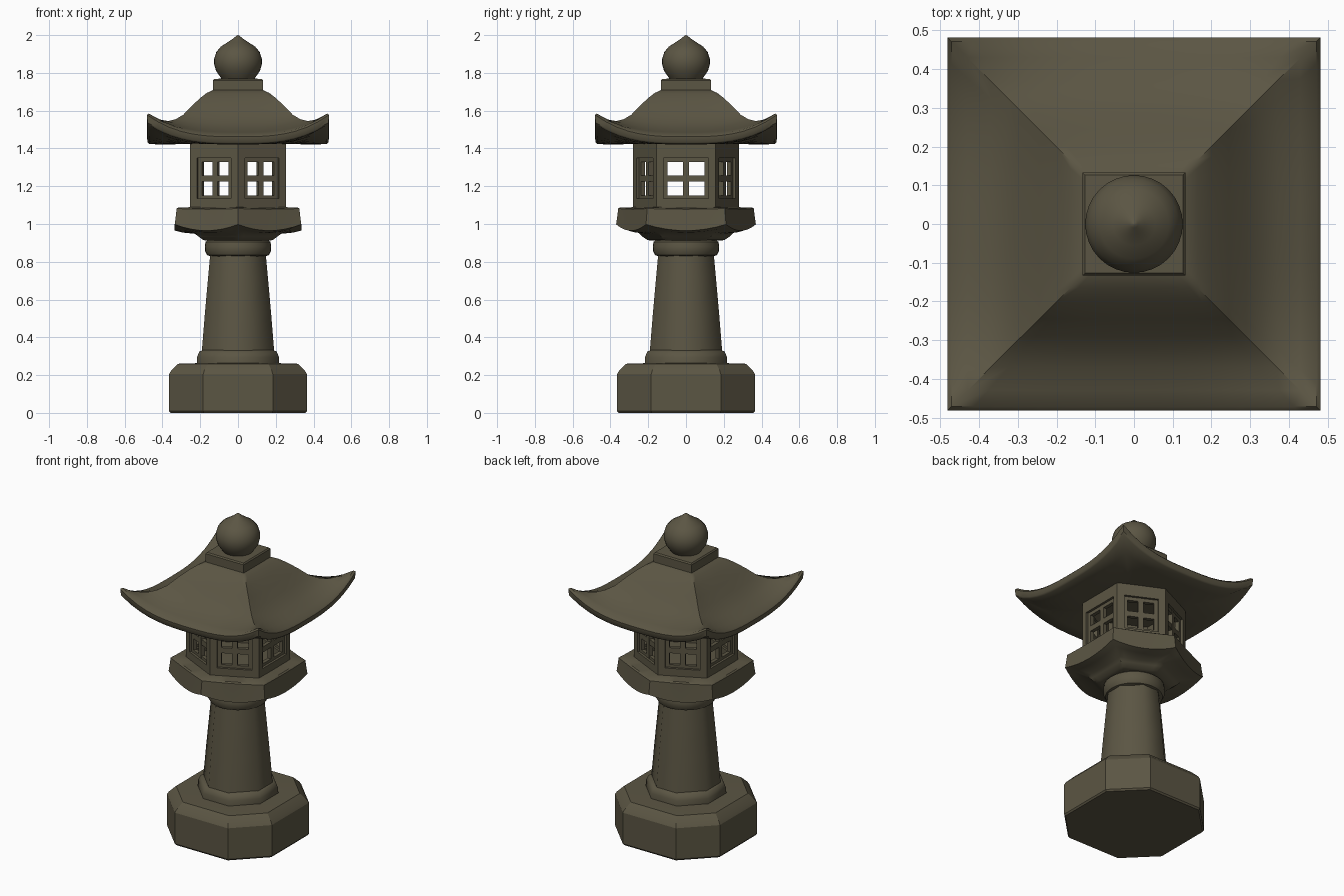
import bpy, bmesh, math
from mathutils import Matrix, Vector

if "Cube" in bpy.data.objects:
    bpy.data.objects.remove(bpy.data.objects["Cube"])

stone = bpy.data.materials.new("dark olive stone")
stone.diffuse_color = (0.105, 0.092, 0.057, 1)
stone.use_nodes = True
stone.node_tree.nodes["Principled BSDF"].inputs["Base Color"].default_value = stone.diffuse_color


def finish(name, bm, angle=35):
    bmesh.ops.recalc_face_normals(bm, faces=bm.faces)
    me = bpy.data.meshes.new(name)
    bm.to_mesh(me)
    bm.free()
    me.materials.append(stone)
    ob = bpy.data.objects.new(name, me)
    bpy.context.collection.objects.link(ob)
    bpy.ops.object.select_all(action='DESELECT')
    ob.select_set(True)
    bpy.context.view_layer.objects.active = ob
    bpy.ops.object.shade_smooth_by_angle(angle=math.radians(angle))
    return ob


def polygon(n, r):
    return [(r * math.cos(i * math.tau / n), r * math.sin(i * math.tau / n)) for i in range(n)]


def octagon(a, ratio=0.414):
    b = a * ratio
    return [(a, -b), (a, b), (b, a), (-b, a), (-a, b), (-a, -b), (-b, -a), (b, -a)]


def hexagon(x, y, tip):
    """Six corners: flat sides at +-x, pointed at front and back."""
    return [(x, -y), (x, y), (0, tip), (-x, y), (-x, -y), (0, -tip)]


def square(s):
    return [(s, -s), (s, s), (-s, s), (-s, -s)]


def ring(corners, z, lift=0.0, sub=1, power=3):
    """Closed ring; each side has sub pieces, corners are raised by lift."""
    pts = []
    for i, a in enumerate(corners):
        a, b = Vector(a), Vector(corners[(i + 1) % len(corners)])
        for k in range(sub):
            p = a.lerp(b, k / sub)
            pts.append((p.x, p.y, z + lift * abs(2 * k / sub - 1) ** power))
    return pts


def loft(name, rings, angle=35):
    bm = bmesh.new()
    loops = [[bm.verts.new(p) for p in r] for r in rings]
    for lo, hi in zip(loops, loops[1:]):
        n = len(lo)
        for i in range(n):
            j = (i + 1) % n
            bm.faces.new((lo[i], lo[j], hi[j], hi[i]))
    bm.faces.new(loops[0][::-1])
    bm.faces.new(loops[-1])
    return finish(name, bm, angle)


def lathe(name, profile, n=32):
    return loft(name, [ring(polygon(n, r), z) for r, z in profile])


# Octagonal base, collar and tapered column
loft("base", [ring(octagon(a, 0.505), z) for a, z in
              [(0.358, 0.0), (0.365, 0.01), (0.365, 0.205), (0.355, 0.222), (0.318, 0.26), (0.19, 0.264)]], 30)
loft("column_collar", [ring(octagon(a, 0.41), z) for a, z in
                       [(0.218, 0.255), (0.217, 0.295), (0.205, 0.325), (0.185, 0.332)]], 55)
loft("column", [ring(octagon(a, 0.37), z) for a, z in
                [(0.192, 0.32), (0.175, 0.53), (0.158, 0.72), (0.146, 0.85)]], 55)

# Rounded ring on top of the column
lathe("column_ring", [(0.14, 0.828), (0.163, 0.835), (0.174, 0.855), (0.176, 0.88), (0.172, 0.905), (0.155, 0.92)])

# Hexagonal platform with lifted lower corners
loft("platform", [ring(hexagon(f * 0.335, f * 0.212, f * 0.37), z, lift, 8, 2) for f, z, lift in
                  [(0.48, 0.912, 0), (0.55, 0.915, 0), (0.63, 0.935, 0), (0.68, 0.948, 0.005),
                   (0.88, 0.955, 0.022), (1.0, 0.965, 0.033), (0.985, 1.02, 0.016),
                   (0.97, 1.078, 0.004), (0.945, 1.085, 0.002), (0.65, 1.09, 0)]])

# Hollow lantern room: six framed lattice windows
bm = bmesh.new()


def wall_box(m, u0, u1, z0, z1, depth, recess=0.0):
    bmesh.ops.create_cube(bm, size=1, matrix=m @ Matrix.Translation(
        (-recess - depth / 2, (u0 + u1) / 2, (z0 + z1) / 2)) @ Matrix.Diagonal((depth, u1 - u0, z1 - z0, 1)))


room = [Vector(c) for c in hexagon(0.255, 0.155, 0.28)]
for k, a in enumerate(room):
    b = room[(k + 1) % 6]
    mid, d = (a + b) / 2, b - a
    h = d.length / 2
    w = 0.12 if abs(d.x) < 0.01 else 0.1        # window half width
    m = Matrix.Translation((mid.x, mid.y, 0)) @ Matrix.Rotation(math.atan2(-d.x, d.y), 4, 'Z')
    wall_box(m, -h, h, 1.075, 1.135, 0.05)
    wall_box(m, -h, h, 1.35, 1.44, 0.05)
    for s in (-1, 1):
        wall_box(m, *sorted((s * w, s * h)), 1.13, 1.355, 0.05)
        wall_box(m, *sorted((s * (w - 0.022), s * (w + 0.002))), 1.13, 1.355, 0.025, 0.014)
    wall_box(m, -0.015, 0.015, 1.13, 1.355, 0.025, 0.014)
    for z0, z1 in ((1.13, 1.152), (1.224, 1.258), (1.328, 1.355)):
        wall_box(m, -w, w, z0, z1, 0.023, 0.015)
finish("lantern_room", bm)

# Square roof with upturned corners
loft("roof", [ring(square(s), z, lift, 16) for s, z, lift in
              [(0.2, 1.425, 0), (0.29, 1.423, 0.005), (0.39, 1.421, 0.045), (0.47, 1.423, 0.10),
               (0.479, 1.432, 0.105), (0.482, 1.462, 0.116), (0.472, 1.472, 0.112), (0.43, 1.486, 0.07),
               (0.37, 1.508, 0.037), (0.33, 1.533, 0.022), (0.29, 1.566, 0.012), (0.245, 1.615, 0.01),
               (0.2, 1.659, 0.008), (0.165, 1.69, 0.004), (0.13, 1.71, 0), (0.1, 1.715, 0)]], 45)

# Square cap slab
loft("roof_cap", [ring(square(s), z) for s, z in
                  [(0.133, 1.695), (0.133, 1.76), (0.127, 1.768), (0.08, 1.77)]])

# Onion-shaped finial
lathe("finial", [(0.085, 1.765), (0.095, 1.78), (0.116, 1.81), (0.126, 1.845), (0.126, 1.875), (0.115, 1.91),
                 (0.09, 1.94), (0.055, 1.962), (0.028, 1.98), (0.01, 1.995), (0.002, 2.0)])
